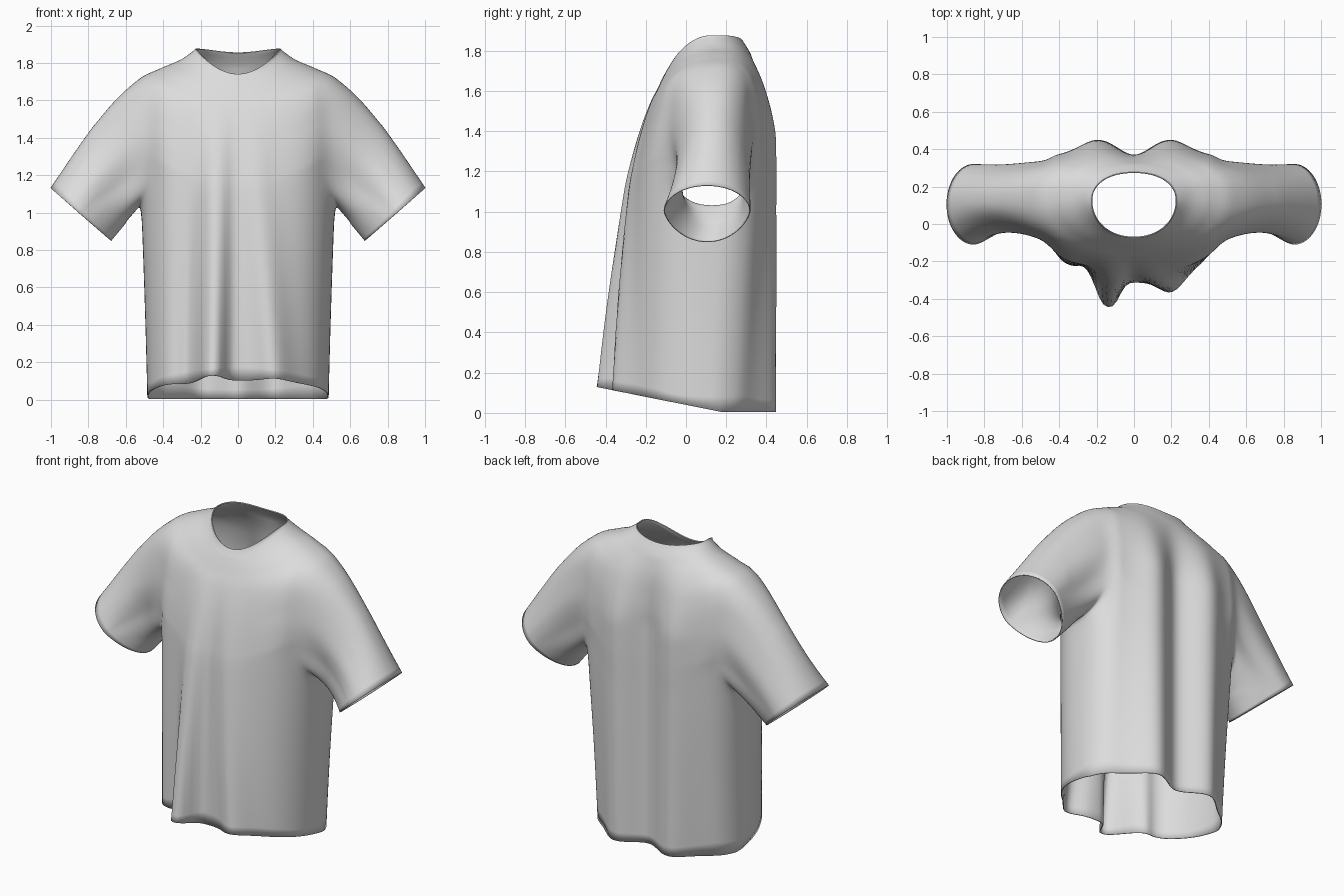
import bpy, bmesh, math
from mathutils import Vector

if "Cube" in bpy.data.objects:
    bpy.data.objects.remove(bpy.data.objects["Cube"])

N, SUB = 128, 6            # columns round the body, rows per key ring
HALF = 11                  # half width of an armhole, in columns
# key rings: side x, z, y | front y, z | back y, z | roundness front, back
KEYS = [
    (.482, .03, .12, -.31, .13, .41, .00, 2.4, 2.0),
    (.495, .50, .12, -.295, .55, .41, .50, 2.4, 2.35),
    (.515, 1.05, .13, -.265, 1.05, .41, 1.00, 2.5, 2.9),
    (.53, 1.25, .14, -.245, 1.22, .41, 1.20, 2.6, 3.0),
    (.55, 1.50, .14, -.21, 1.40, .405, 1.42, 2.5, 2.8),
    (.545, 1.695, .14, -.17, 1.54, .385, 1.57, 2.3, 2.5),
    (.42, 1.765, .15, -.13, 1.63, .36, 1.68, 2.2, 2.3),
    (.31, 1.812, .15, -.10, 1.69, .32, 1.78, 2.1, 2.2),
    (.24, 1.86, .135, -.085, 1.715, .285, 1.84, 2.0, 2.1),
    (.225, 1.875, .125, -.07, 1.74, .275, 1.855, 2.1, 2.2),
]
ROW_A, ROW_B = 2 * SUB, 5 * SUB   # armhole bottom and top rows


def key_at(i):
    """Smoothly interpolated key ring for row i."""
    k = min(i // SUB, len(KEYS) - 2)
    t = i / SUB - k
    p = [KEYS[max(0, min(len(KEYS) - 1, k + d))] for d in (-1, 0, 1, 2)]
    return [.5 * (2 * b + (c - a) * t + (2 * a - 5 * b + 4 * c - d) * t * t
                  + (3 * b - a - 3 * c + d) * t ** 3) for a, b, c, d in zip(*p)]


def bump(x, centre, width, power=2):
    return math.exp(-abs((x - centre) / width) ** power)


def clamp(x):
    return max(0, min(1, x))


def body_point(i, j):
    sx, sz, sy, fy, fz, by, bz, nf, nb = key_at(i)
    a = 2 * math.pi * j / N
    u, s = math.cos(a), math.sin(a)
    front = s < 0
    n = nf if front else nb
    frac = max(0, 1 - abs(u) ** n) ** (1 / n)
    x = sx * u
    y = sy + ((fy if front else by) - sy) * frac
    power = 2 if front else 2 + 2 * clamp((i / SUB - 5) / 4)
    z = sz + ((fz if front else bz) - sz) * abs(s) ** power
    # hanging folds, fading towards the shoulders
    if front:
        w = max(0, 1 - z / 1.6)
        fold = (-.152 * bump(x, -.14 + .02 * z, .07, 2.6) - .08 * bump(x, .21 - .09 * z, .085)
                + .04 * bump(x, -.27, .05) - .015 * bump(x, -.4, .05))
    else:
        w = clamp((1.78 - z) / .4)
        hump = .042 + .016 * max(0, 1 - z)
        fold = (hump * (bump(x, .2, .1) + bump(x, -.2, .1)) - .045 * bump(x, 0, .09)
                + .01 * (bump(x, .44, .05) + bump(x, -.44, .05)))
    y += w * fold * min(1, frac * 1.5)
    # hem rising from back to front
    if i == 0:
        z = .2 * max(0, .18 - y) + .004
    # pointed underarm: lift the armhole's lower corners
    d = abs((j + N // 4) % (N // 2) - N // 4)
    corner = (d / HALF) ** 2 if d < HALF else clamp(1 - (d - HALF) / 14)
    z += .16 * corner * clamp(1 - abs(i - ROW_A) / (2 * SUB))
    return Vector((x, y, z))


bm = bmesh.new()

# body from hem to neckline, leaving out the armholes
rows = (len(KEYS) - 1) * SUB + 1
grid = [[bm.verts.new(body_point(i, j)) for j in range(N)] for i in range(rows)]


def in_armhole(i, j):
    side = (j + HALF) % (N // 2)
    return ROW_A <= i < ROW_B and side < 2 * HALF


for i in range(rows - 1):
    for j in range(N):
        if not in_armhole(i, j):
            k = (j + 1) % N
            bm.faces.new((grid[i][j], grid[i][k], grid[i + 1][k], grid[i + 1][j]))

# sleeves grown from each armhole edge to a cuff, narrower at the bottom
STEPS = 20


def sleeve(col, side):
    idx = [(ROW_A, c) for c in range(-HALF, HALF)]
    idx += [(r, HALF) for r in range(ROW_A, ROW_B)]
    idx += [(ROW_B, c) for c in range(HALF, -HALF, -1)]
    idx += [(r, -HALF) for r in range(ROW_B, ROW_A, -1)]
    ring = [grid[r][(col + c) % N] for r, c in idx]
    start = [v.co.copy() for v in ring]
    slope = Vector((.753 * side, 0, .658))
    centre = Vector((.84 * side, .105, .99))
    angles = [math.atan2((p.y - .14) / .22, (p.z - 1.38) / .33) for p in start]
    for m in range(1, STEPS + 1):
        t = m / STEPS
        swell = math.sin(math.pi * t)
        early = math.sin(math.pi * t ** .65)
        new = []
        for p, al in zip(start, angles):
            c, s = math.cos(al), math.sin(al)
            along = .1 + .9 * c if c > 0 else .1 - 1.1 * abs(c) ** 1.35
            cuff = centre + slope * (.2125 * along) + Vector((0, .213 * s, 0))
            q = p.lerp(cuff, t)
            q += slope * (.03 * early * max(0, c))
            # soft drape folds running down the sleeve
            if s < 0:
                pinch = 1 - .3 * swell - .1 * early * bump(al, -1.9, .3) + .08 * swell * bump(al, -1.25, .3)
            else:
                pinch = 1 - .06 * swell - .08 * early * bump(al, 1.9, .3) + .05 * early * bump(al, 1.3, .3)
            q.y = .12 + (q.y - .12) * pinch
            new.append(bm.verts.new(q))
        for k in range(len(ring)):
            n = (k + 1) % len(ring)
            bm.faces.new((ring[k], ring[n], new[n], new[k]))
        ring = new


sleeve(0, 1)
sleeve(N // 2, -1)

# tidy up and soften the armhole seams
bmesh.ops.delete(bm, geom=[v for v in bm.verts if not v.link_faces], context='VERTS')
bm.normal_update()
soft = [v for v in bm.verts
        if .42 < abs(v.co.x) < .75 and .95 < v.co.z < 1.78 and not v.is_boundary]
for _ in range(8):
    bmesh.ops.smooth_vert(bm, verts=soft, factor=.5,
                          use_axis_x=True, use_axis_y=True, use_axis_z=True)
bmesh.ops.recalc_face_normals(bm, faces=bm.faces[:])
for f in bm.faces:
    f.smooth = True

mesh = bpy.data.meshes.new("shirt")
bm.to_mesh(mesh)
bm.free()
shirt = bpy.data.objects.new("shirt", mesh)
bpy.context.collection.objects.link(shirt)

cloth = bpy.data.materials.new("light grey cotton")
cloth.diffuse_color = (.72, .72, .72, 1)
cloth.use_nodes = True
cloth.node_tree.nodes["Principled BSDF"].inputs["Base Color"].default_value = cloth.diffuse_color
mesh.materials.append(cloth)

# thin cloth
thick = shirt.modifiers.new("cloth thickness", 'SOLIDIFY')
thick.thickness = .006
thick.offset = 0
